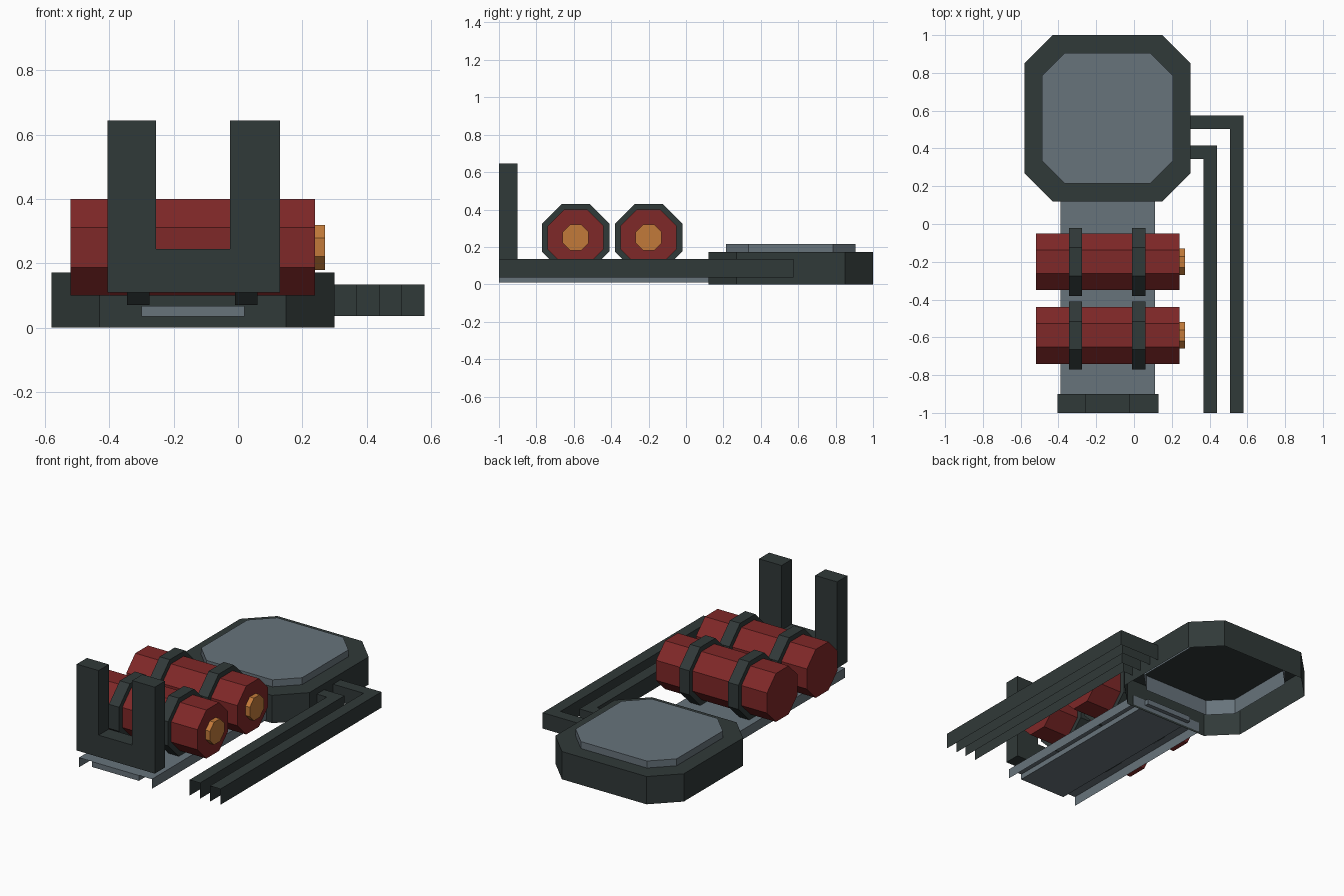
import bpy, bmesh, math
from mathutils import Vector

if "Cube" in bpy.data.objects:
    bpy.data.objects.remove(bpy.data.objects["Cube"])


def material(name, rgb):
    m = bpy.data.materials.new(name)
    m.diffuse_color = (*rgb, 1)
    m.use_nodes = True
    m.node_tree.nodes["Principled BSDF"].inputs["Base Color"].default_value = m.diffuse_color
    return m


DARK = material("dark_metal", (0.030, 0.041, 0.040))
STEEL = material("grey_steel", (0.136, 0.172, 0.198))
RED = material("red_paint", (0.212, 0.021, 0.021))
COPPER = material("copper", (0.54, 0.195, 0.042))

# maps a profile point (a, b) and an extrusion distance t to 3D
AXES = {"x": lambda a, b, t: (t, a, b),
        "y": lambda a, b, t: (a, t, b),
        "z": lambda a, b, t: (a, b, t)}


def prism(name, pts, axis, lo, hi, mat, skip=lambda n, c: False):
    """Extrude a profile; faces for which skip(normal, centre) holds stay open."""
    bm = bmesh.new()
    rings = [[bm.verts.new(AXES[axis](a, b, t)) for a, b in pts] for t in (lo, hi)]
    bm.faces.new(rings[0])
    bm.faces.new(rings[1])
    n = len(pts)
    for i in range(n):
        j = (i + 1) % n
        bm.faces.new((rings[0][i], rings[0][j], rings[1][j], rings[1][i]))
    bmesh.ops.recalc_face_normals(bm, faces=bm.faces[:])
    bm.normal_update()
    gone = [f for f in bm.faces if skip(f.normal, f.calc_center_median())]
    bmesh.ops.delete(bm, geom=gone, context='FACES')
    me = bpy.data.meshes.new(name)
    bm.to_mesh(me)
    bm.free()
    me.materials.append(mat)
    ob = bpy.data.objects.new(name, me)
    bpy.context.collection.objects.link(ob)
    return ob


def rect(x0, y0, x1, y1):
    return [(x0, y0), (x1, y0), (x1, y1), (x0, y1)]


def chamfered(cx, cy, h, c):
    """Square of half size h with corners cut by c."""
    k = h - c
    pts = [(k, -h), (h, -k), (h, k), (k, h), (-k, h), (-h, k), (-h, -k), (-k, -h)]
    return [(cx + a, cy + b) for a, b in pts]


def octagon(cx, cy, h):
    return chamfered(cx, cy, h, h * (1 - math.tan(math.pi / 8)))


def no_bottom(n, c):
    return n.z < -0.9


def open_channel(n, c):
    return n.z < -0.9 or (n.y < -0.9 and c.y < -0.95)


# octagonal pad: hollow dark shell with a raised grey plate
prism("pad_shell", chamfered(-0.14, 0.56, 0.44, 0.15), "z", 0, 0.172, DARK, no_bottom)
prism("pad_plate", chamfered(-0.14, 0.56, 0.346, 0.12), "z", 0.075, 0.215, STEEL, no_bottom)

# spine: inverted channel with a shallow rib beneath it
prism("spine_channel", rect(-0.39, -1, 0.11, 0.125), "z", 0.01, 0.07, STEEL, open_channel)
prism("spine_rib", rect(-0.30, -0.998, 0.02, 0.15), "z", 0.035, 0.068, STEEL)

# forked front plate
prism("front_fork", [(-0.405, 0.11), (0.13, 0.11), (0.13, 0.645), (-0.025, 0.645),
                     (-0.025, 0.245), (-0.255, 0.245), (-0.255, 0.645), (-0.405, 0.645)],
      "y", -1, -0.9, DARK)

# canisters with straps and a copper end cap
for label, y in (("front", -0.59), ("rear", -0.20)):
    prism(label + "_canister", octagon(y, 0.25, 0.15), "x", -0.52, 0.24, RED)
    prism(label + "_canister_cap", octagon(y, 0.25, 0.07), "x", 0.23, 0.27, COPPER)
    for side, x in (("left", -0.345), ("right", -0.01)):
        prism(f"{label}_{side}_strap", octagon(y, 0.25, 0.18), "x", x, x + 0.07, DARK)

# two L-shaped conduits, hollow and open underneath
for label, x, y in (("inner", 0.44, 0.415), ("outer", 0.58, 0.575)):
    w = 0.072
    prism(label + "_conduit", [(x - w, -1), (x, -1), (x, y), (0.295, y),
                               (0.295, y - w), (x - w, y - w)],
          "z", 0.037, 0.135, DARK, open_channel)
